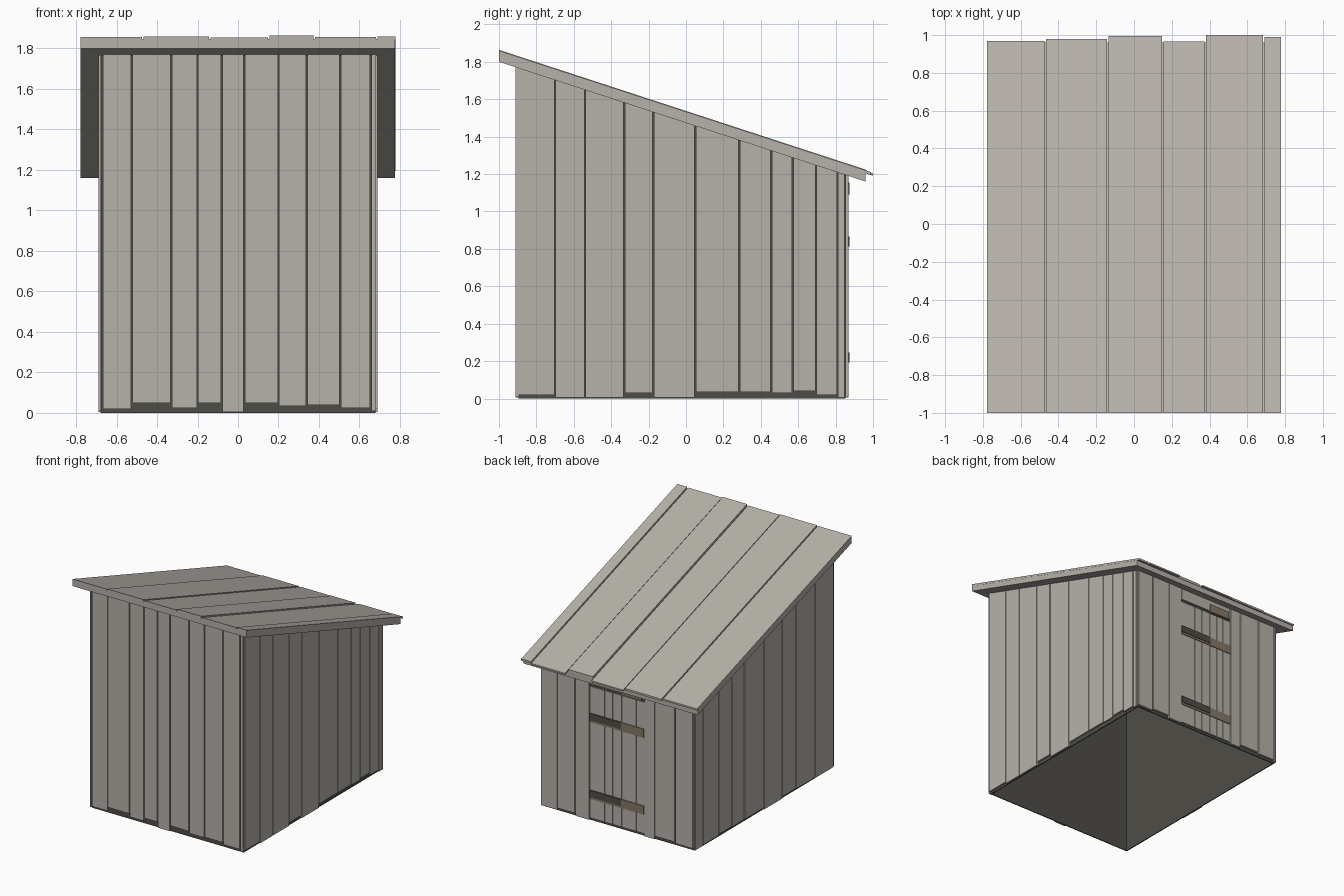
import bpy
import bmesh

cube = bpy.data.objects.get("Cube")
if cube:
    bpy.data.objects.remove(cube, do_unlink=True)


def material(name, r, g, b):
    m = bpy.data.materials.new(name)
    m.use_nodes = True
    m.diffuse_color = (r, g, b, 1)
    m.node_tree.nodes["Principled BSDF"].inputs["Base Color"].default_value = (r, g, b, 1)
    return m


WOOD = material("weathered grey wood", 0.47, 0.445, 0.4)
DARK = material("dark inner wood", 0.076, 0.074, 0.061)
BROWN = material("brown batten wood", 0.24, 0.185, 0.13)


def roof(y):
    """Height of the sloping roof underside."""
    return 1.80 - 0.3265 * (y + 1)


def block(name, mat, x, y, low, high):
    """Box between x and y ranges; low and high are heights or functions of y."""
    def height(v, yy):
        return v(yy) if callable(v) else v
    bm = bmesh.new()
    bottom, top = [[bm.verts.new((px, py, height(level, py)))
                    for px, py in ((x[0], y[0]), (x[1], y[0]), (x[1], y[1]), (x[0], y[1]))]
                   for level in (low, high)]
    bm.faces.new(bottom)
    bm.faces.new(top)
    for i in range(4):
        j = (i + 1) % 4
        bm.faces.new((bottom[i], bottom[j], top[j], top[i]))
    bmesh.ops.recalc_face_normals(bm, faces=bm.faces[:])
    mesh = bpy.data.meshes.new(name)
    bm.to_mesh(mesh)
    bm.free()
    mesh.materials.append(mat)
    ob = bpy.data.objects.new(name, mesh)
    bpy.context.collection.objects.link(ob)


def spans(seams, gap=0.0035):
    """Board ranges between neighbouring seams, with a gap at each seam."""
    return [(a + gap, b - gap) for a, b in zip(seams, seams[1:])]


# Dark hollow shell, open at the bottom, that shows between the boards
block("front_lining", DARK, (-0.678, 0.678), (-0.895, -0.887), 0, roof)
block("back_lining", DARK, (-0.678, 0.678), (0.846, 0.854), 0, roof)
block("left_lining", DARK, (0.67, 0.678), (-0.895, 0.854), 0, roof)
block("right_lining", DARK, (-0.678, -0.67), (-0.895, 0.854), 0, roof)

# Front wall boards
front = spans([-0.686, -0.67, -0.525, -0.33, -0.2, -0.08, 0.03, 0.2, 0.34, 0.505, 0.655, 0.686])
feet = [0.01, 0.02, 0.05, 0.025, 0.05, 0.005, 0.05, 0.035, 0.04, 0.025, 0.01]
for span, foot in zip(front, feet):
    block("front_board", WOOD, span, (-0.911, -0.895), foot, roof)

# Side wall boards on the +x side
left = spans([-0.9, -0.7, -0.54, -0.33, -0.175, 0.05, 0.285, 0.455, 0.57, 0.695, 0.81, 0.85, 0.867])
feet = [0.02, 0.005, 0.005, 0.03, 0.005, 0.035, 0.035, 0.03, 0.04, 0.02, 0.005, 0.005]
for span, foot in zip(left, feet):
    block("left_board", WOOD, (0.678, 0.69), span, foot, roof)

# Side wall boards on the -x side
right = spans([-0.9, -0.66, -0.415, -0.24, -0.01, 0.24, 0.4, 0.57, 0.765, 0.867])
feet = [0.01, 0.015, 0.02, 0.005, 0.02, 0.02, 0.025, 0.015, 0.01]
for span, foot in zip(right, feet):
    block("right_board", WOOD, (-0.69, -0.678), span, foot, roof)

# Back wall boards on both sides of the door
back = spans([-0.686, -0.67, -0.51, -0.33, -0.235]) + spans([0.255, 0.38, 0.54, 0.686])
feet = [0.01, 0.02, 0.03, 0.005, 0.005, 0.025, 0.01]
for span, foot in zip(back, feet):
    block("back_board", WOOD, span, (0.854, 0.87), foot, roof)

# Recessed door of narrow boards, with a board above it
for span in spans([-0.235, -0.16, -0.1, -0.03, 0.05, 0.12, 0.195, 0.255], 0.0012):
    block("door_board", WOOD, span, (0.854, 0.863), 0.02, 1.08)
block("door_lintel", WOOD, (-0.23, 0.25), (0.854, 0.866), 1.1, roof)
block("lintel_batten", BROWN, (-0.215, -0.03), (0.854, 0.874), 1.09, 1.155)

# Door battens with dark straps over one half
for z in (0.21, 0.83):
    block("door_batten", BROWN, (-0.23, 0.25), (0.854, 0.869), z - 0.035, z + 0.035)
    block("door_strap", DARK, (-0.03, 0.25), (0.86, 0.873), z - 0.018, z + 0.036)

# Roof deck
block("roof_deck", WOOD, (-0.778, 0.776), (-0.999, 0.96), roof, lambda y: roof(y) + 0.046)

# Roof boards of uneven length and thickness
edges = [-0.786, -0.475, -0.143, 0.147, 0.372, 0.682, 0.777]
ends = [0.97, 0.98, 0.995, 0.965, 1.0, 0.99]
lifts = [0.057, 0.06, 0.055, 0.064, 0.056, 0.06]
for a, b, end, lift in zip(edges, edges[1:], ends, lifts):
    block("roof_board", WOOD, (a + 0.008, b), (-1, end),
          lambda y: roof(y) + 0.044, lambda y: roof(y) + lift)
